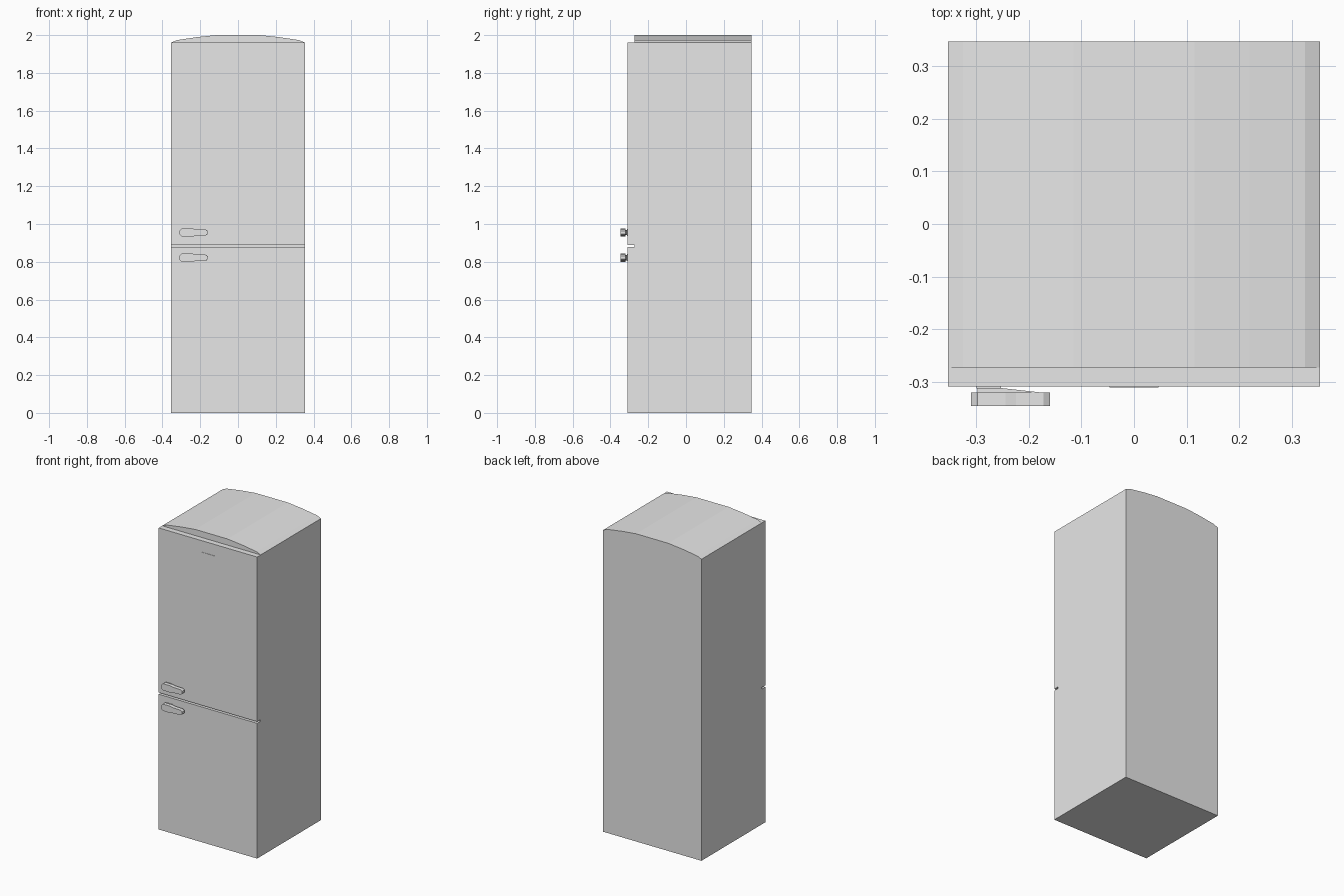
import bpy
import bmesh
from mathutils import Vector

cube = bpy.data.objects.get("Cube")
if cube:
    bpy.data.objects.remove(cube, do_unlink=True)

grey = bpy.data.materials.new("light_grey")
grey.use_nodes = True
grey.diffuse_color = (0.8, 0.8, 0.8, 1)
grey.node_tree.nodes["Principled BSDF"].inputs["Base Color"].default_value = (0.8, 0.8, 0.8, 1)


def prism(name, outline, offset):
    """Extrude a closed outline of 3D points along an offset vector."""
    bm = bmesh.new()
    face = bm.faces.new([bm.verts.new(p) for p in outline])
    result = bmesh.ops.extrude_face_region(bm, geom=[face], use_keep_orig=True)
    moved = [v for v in result["geom"] if isinstance(v, bmesh.types.BMVert)]
    bmesh.ops.translate(bm, verts=moved, vec=Vector(offset))
    bmesh.ops.recalc_face_normals(bm, faces=bm.faces)
    mesh = bpy.data.meshes.new(name)
    bm.to_mesh(mesh)
    bm.free()
    mesh.materials.append(grey)
    obj = bpy.data.objects.new(name, mesh)
    bpy.context.collection.objects.link(obj)
    return obj


HALF, BACK, FRONT, RECESS = 0.354, 0.347, -0.309, -0.273
SHOULDER, GAP_LOW, GAP_HIGH = 1.96, 0.879, 0.89

# Cabinet and doors, with the gap between the doors cut into the side profile
side = [(BACK, 0), (FRONT, 0), (FRONT, GAP_LOW), (RECESS, GAP_LOW),
        (RECESS, GAP_HIGH), (FRONT, GAP_HIGH), (FRONT, SHOULDER), (BACK, SHOULDER)]
prism("cabinet", [(-HALF, y, z) for y, z in side], (2 * HALF, 0, 0))

# Faceted arched top, set back from the door front
right_arch = [(HALF, SHOULDER), (0.325, 1.973), (0.22, 1.989), (0.115, 2.0)]
arch = right_arch + [(-x, z) for x, z in reversed(right_arch)]
prism("arched_top", [(x, RECESS, z) for x, z in arch], (0, BACK - RECESS, 0))

# Thin plain panel on the upper door
panel = [(-0.047, 1.65), (0.047, 1.65), (0.047, 1.886), (-0.047, 1.886)]
prism("door_panel", [(x, FRONT, z) for x, z in panel], (0, -0.002, 0))

# Handles: tapered grip, sloping neck and mounting plate
upper_half = [(-0.31, 0.01), (-0.298, 0.022), (-0.245, 0.022), (-0.225, 0.018),
              (-0.172, 0.016), (-0.16, 0.008)]
grip = upper_half + [(x, -z) for x, z in reversed(upper_half)]
neck = [(-0.298, FRONT), (-0.298, -0.322), (-0.165, -0.322), (-0.255, -0.312), (-0.255, FRONT)]
mount = [(-0.3, -0.018), (-0.253, -0.018), (-0.253, 0.018), (-0.3, 0.018)]
for label, level in (("upper", 0.955), ("lower", 0.822)):
    prism(label + "_handle_grip", [(x, -0.321, level + z) for x, z in grip], (0, -0.025, 0))
    prism(label + "_handle_neck", [(x, y, level - 0.014) for x, y in neck], (0, 0, 0.028))
    prism(label + "_handle_mount", [(x, FRONT, level + z) for x, z in mount], (0, -0.004, 0))
